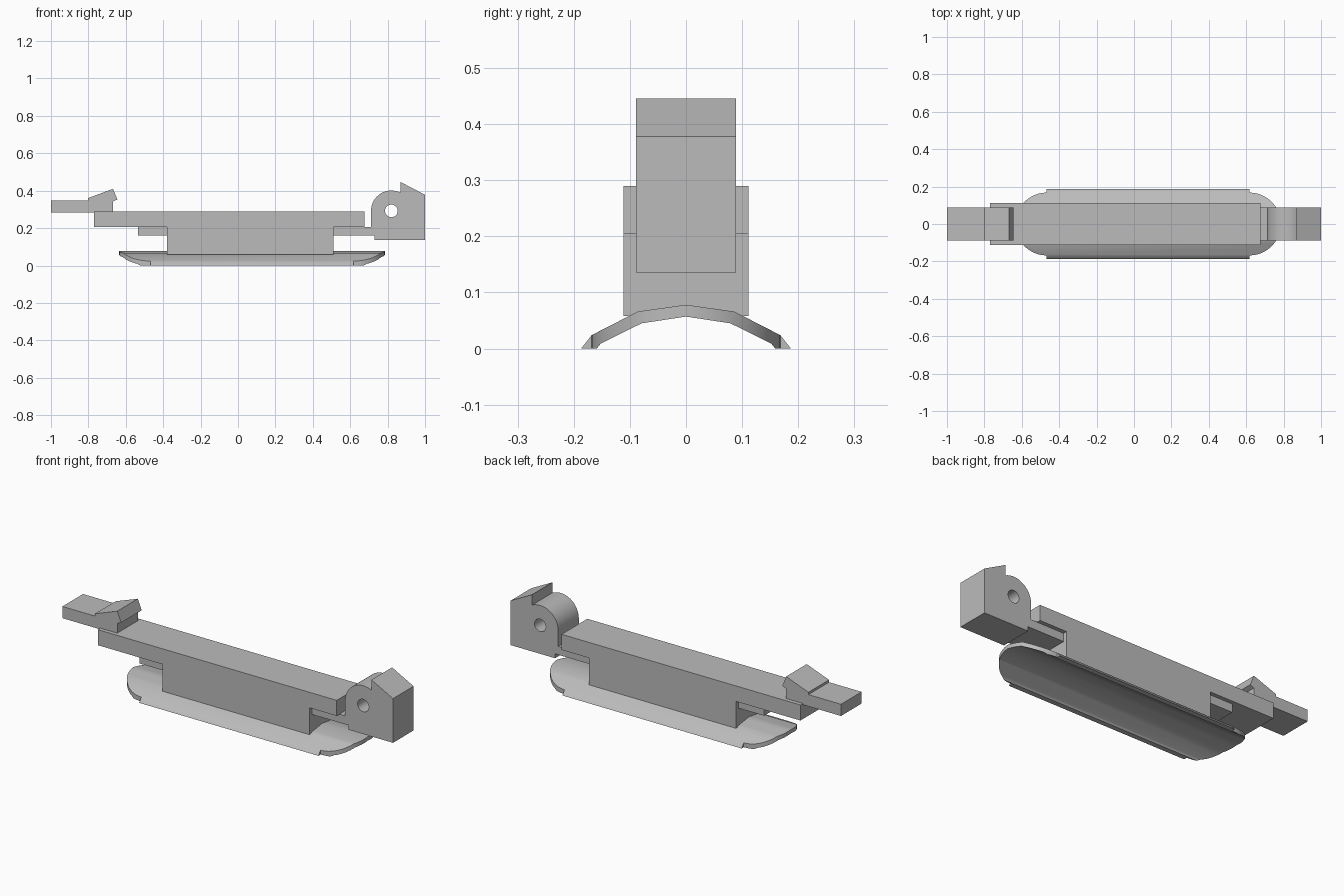
import bpy
from math import cos, sin, radians

cube = bpy.data.objects.get("Cube")
if cube:
    bpy.data.objects.remove(cube)

grey = bpy.data.materials.new("light grey")
grey.use_nodes = True
grey.diffuse_color = (0.5, 0.5, 0.5, 1)
grey.node_tree.nodes["Principled BSDF"].inputs["Base Color"].default_value = (0.5, 0.5, 0.5, 1)


def arc(cx, cy, r, start, end, steps):
    angles = [radians(start + (end - start) * i / steps) for i in range(steps + 1)]
    return [(cx + r * cos(a), cy + r * sin(a)) for a in angles]


def extrude(name, outline, low, high, axis):
    """Prism of a 2D outline pushed along the given axis."""
    place = {"x": lambda a, b, t: (t, a, b),
             "y": lambda a, b, t: (a, t, b),
             "z": lambda a, b, t: (a, b, t)}[axis]
    n = len(outline)
    verts = [place(a, b, t) for t in (low, high) for a, b in outline]
    faces = [tuple(reversed(range(n))), tuple(range(n, 2 * n))]
    faces += [(i, (i + 1) % n, (i + 1) % n + n, i + n) for i in range(n)]
    if axis == "y":
        faces = [f[::-1] for f in faces]
    mesh = bpy.data.meshes.new(name)
    mesh.from_pydata(verts, [], faces)
    mesh.materials.append(grey)
    obj = bpy.data.objects.new(name, mesh)
    bpy.context.collection.objects.link(obj)
    return obj


def activate(obj):
    bpy.ops.object.select_all(action="DESELECT")
    obj.select_set(True)
    bpy.context.view_layer.objects.active = obj


def cut(obj, cutter, operation):
    activate(obj)
    mod = obj.modifiers.new("cut", "BOOLEAN")
    mod.operation, mod.solver, mod.object = operation, "EXACT", cutter
    bpy.ops.object.modifier_apply(modifier=mod.name)
    bpy.data.objects.remove(cutter)


def smooth(obj):
    activate(obj)
    bpy.ops.object.shade_smooth_by_angle(angle=radians(30))


# Main body with a deep middle and thin overhanging ends
extrude("body", [(-0.77, 0.205), (-0.38, 0.205), (-0.38, 0.058), (0.51, 0.058),
                 (0.51, 0.205), (0.675, 0.205), (0.675, 0.29), (-0.77, 0.29)],
        -0.111, 0.111, "y")

# Narrow stub under the left overhang
extrude("under_stub", [(-0.535, 0.16), (-0.37, 0.16), (-0.37, 0.21), (-0.535, 0.21)],
        -0.089, 0.089, "y")

# Latch tongue with its slanted hook
extrude("latch", [(-1, 0.283), (-0.668, 0.283), (-0.668, 0.343), (-0.645, 0.353),
                  (-0.668, 0.41), (-0.803, 0.36), (-0.803, 0.347), (-1, 0.347)],
        -0.089, 0.089, "y")

# Hinge block with a round knuckle and a pin hole
hinge = extrude("hinge_block",
                [(0.5, 0.16), (0.73, 0.16), (0.73, 0.136), (1, 0.136), (1, 0.378),
                 (0.87, 0.446), (0.87, 0.391)] + arc(0.82, 0.292, 0.109, 63, 180, 16)
                + [(0.711, 0.206), (0.5, 0.206)], -0.089, 0.089, "y")
cut(hinge, extrude("pin_cutter", arc(0.82, 0.292, 0.034, 0, 345, 23), -0.2, 0.2, "y"),
    "DIFFERENCE")
smooth(hinge)

# Arched shoe: cross-section trimmed to a rounded plan with side flanges
outer = [(0.187, 0), (0.168, 0.024), (0.086, 0.066)]
inner = [(0.079, 0.045), (0.152, 0.009), (0.159, 0)]
section = (outer + [(0, 0.078)] + [(-y, z) for y, z in reversed(outer)]
           + [(-y, z) for y, z in reversed(inner)] + [(0, 0.057)] + inner)
shoe = extrude("arched_shoe", section, -0.7, 0.85, "x")
plan = ([(0.617, 0.2)] + [(-0.467, 0.2)] + arc(-0.467, 0, 0.168, 90, 270, 24)
        + [(-0.467, -0.2), (0.617, -0.2)] + arc(0.617, 0, 0.168, -90, 90, 24))
cut(shoe, extrude("plan_cutter", plan, -0.1, 0.2, "z"), "INTERSECT")
smooth(shoe)
